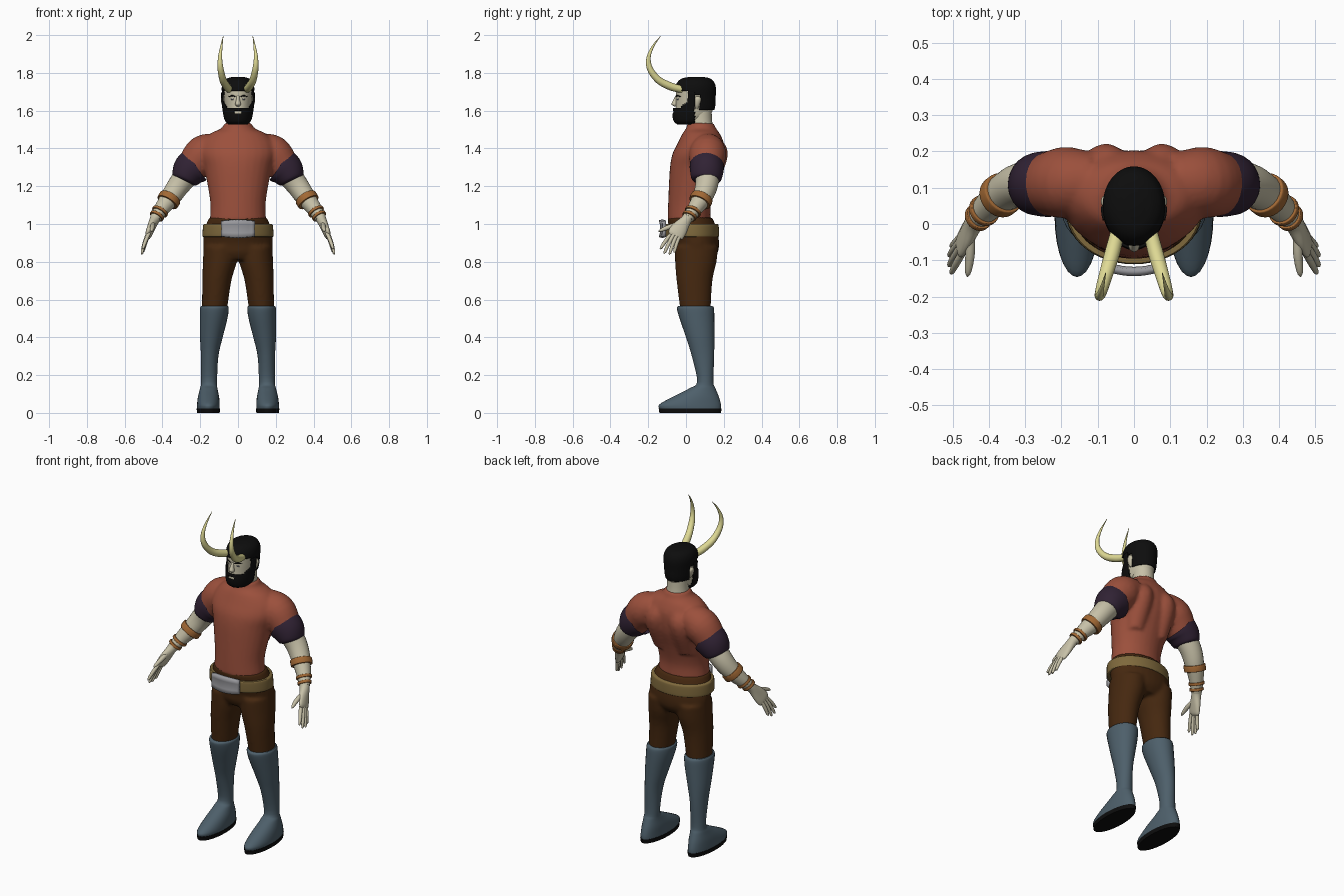
import bpy
import bmesh
import math
from mathutils import Vector

cube = bpy.data.objects.get("Cube")
if cube:
    bpy.data.objects.remove(cube)


def material(name, red, green, blue):
    mat = bpy.data.materials.new(name)
    mat.use_nodes = True
    color = (red, green, blue, 1)
    mat.diffuse_color = color
    shader = mat.node_tree.nodes["Principled BSDF"]
    shader.inputs["Base Color"].default_value = color
    shader.inputs["Roughness"].default_value = 0.8
    return mat


red_cloth = material("red cloth", .33, .08, .045)
skin = material("skin", .57, .53, .39)
brown_cloth = material("brown cloth", .06, .021, .005)
blue_leather = material("blue leather", .075, .115, .145)
purple_cloth = material("purple cloth", .03, .016, .034)
tan_leather = material("tan leather", .21, .14, .045)
copper = material("copper", .36, .14, .035)
silver = material("silver", .32, .32, .34)
horn_ivory = material("horn ivory", .74, .7, .3)
black = material("black", .004, .004, .004)


def interpolate(stations, steps):
    """Smooth curve through stations of x, y, z, radius, radius."""
    pts = [Vector(s if len(s) == 5 else s + s[-1:]) for s in stations]
    pts = [pts[0] * 2 - pts[1]] + pts + [pts[-1] * 2 - pts[-2]]
    out = []
    for a, b, c, d in zip(pts, pts[1:], pts[2:], pts[3:]):
        for i in range(steps):
            t = i / steps
            out.append(b + (c - a) * (t / 2) + (a * 2 - b * 5 + c * 4 - d) * (t * t / 2)
                       + (b * 3 - a - c * 3 + d) * (t ** 3 / 2))
    return out + [pts[-2]]


def loft(bm, stations, flat=False, both=False, steps=4, sides=28):
    """Skin elliptical rings; flat rings stay level, others follow the path."""
    samples = interpolate(stations, steps)
    for mirror in ((1, -1) if both else (1,)):
        rings = []
        for i, s in enumerate(samples):
            before, after = samples[max(i - 1, 0)], samples[min(i + 1, len(samples) - 1)]
            along = Vector((0, 0, 1)) if flat else (after - before).to_3d().normalized()
            u = Vector((1, 0, 0))
            u = (u - along * along.dot(u)).normalized()
            v = along.cross(u)
            ring = []
            for k in range(sides):
                angle = math.tau * k / sides
                p = s.to_3d() + u * (s[3] * math.cos(angle)) + v * (s[4] * math.sin(angle))
                ring.append(bm.verts.new((p.x * mirror, p.y, p.z)))
            rings.append(ring)
        for low, high in zip(rings, rings[1:]):
            for k in range(sides):
                j = (k + 1) % sides
                bm.faces.new((low[k], low[j], high[j], high[k]))
        bm.faces.new(rings[0])
        bm.faces.new(rings[-1])


def finish(name, bm, mat, voxel=0):
    bmesh.ops.recalc_face_normals(bm, faces=bm.faces)
    mesh = bpy.data.meshes.new(name)
    bm.to_mesh(mesh)
    bm.free()
    mesh.materials.append(mat)
    obj = bpy.data.objects.new(name, mesh)
    bpy.context.collection.objects.link(obj)
    bpy.ops.object.select_all(action='DESELECT')
    obj.select_set(True)
    bpy.context.view_layer.objects.active = obj
    bpy.ops.object.shade_smooth_by_angle(angle=math.radians(50))
    if voxel:
        remesh = obj.modifiers.new("blend", 'REMESH')
        remesh.mode, remesh.voxel_size, remesh.use_smooth_shade = 'VOXEL', voxel, True
        smooth = obj.modifiers.new("soften", 'SMOOTH')
        smooth.factor, smooth.iterations = .5, 5
    return obj


def part(name, mat, *lofts, voxel=0, **options):
    bm = bmesh.new()
    for stations in lofts:
        loft(bm, stations, **options)
    return finish(name, bm, mat, voxel)


# Shirt: torso, back muscles and sleeves blended together
bm = bmesh.new()
loft(bm, [(0, .017, 1.015, .15, .114), (0, .018, 1.1, .146, .113), (0, .033, 1.2, .16, .124),
          (0, .053, 1.3, .18, .138), (0, .065, 1.37, .2, .137), (0, .078, 1.43, .19, .122),
          (0, .08, 1.48, .145, .098), (0, .08, 1.505, .09, .08), (0, .077, 1.535, .07, .07)], flat=True)
loft(bm, [(.08, .1, 1.18, .05, .05), (.08, .115, 1.32, .075, .097), (.075, .128, 1.4, .07, .09),
          (.065, .12, 1.46, .04, .055)], flat=True, both=True)
loft(bm, [(.1, .12, 1.41, .075), (.18, .115, 1.375, .098), (.235, .11, 1.31, .088),
          (.27, .108, 1.26, .075)], both=True)
finish("shirt", bm, red_cloth, voxel=.01)

# Sleeve cuffs, longer on the outside
part("sleeve_cuffs", purple_cloth,
     [(.222, .11, 1.312, .09, .084), (.228, .11, 1.309, .097, .09), (.257, .11, 1.282, .092, .089),
      (.283, .107, 1.243, .074, .08), (.29, .106, 1.23, .06, .065)], both=True)

# Bare arms and hands
fingers = [[(x, y, .95, .01), (x + .018, (y + tip) / 2 - .004, (.95 + z) / 2, .01),
            (x + .03, tip, z + .006, .007), (x + .03, tip, z, .002)]
           for x, y, tip, z in ((.472, -.078, -.132, .868), (.478, -.062, -.112, .845),
                                (.478, -.045, -.085, .84), (.472, -.029, -.06, .85))]
thumb = [(.452, -.03, 1, .014), (.452, -.085, .985, .013), (.457, -.13, .968, .009), (.459, -.145, .96, .002)]
palm = [(.43, .018, 1.045, .03), (.443, 0, 1.02, .026, .029), (.46, -.03, .98, .021, .042),
        (.475, -.054, .945, .016, .044), (.481, -.062, .932, .008, .03)]
arm = [(.2, .115, 1.35, .075), (.25, .112, 1.285, .068), (.31, .11, 1.21, .06), (.355, .088, 1.145, .053),
       (.4, .05, 1.085, .041), (.438, .008, 1.03, .029)]
part("arms", skin, arm, palm, thumb, *fingers, both=True, sides=20)

# Bracelets
direction = Vector((.48, -.4, -.78))


def band(center, radius, half):
    return [(*(Vector(center) + direction * (half * t)), radius * size)
            for t, size in ((-1, .9), (-.8, 1), (.8, 1), (1, .9))]


part("bracelets", copper, band((.366, .079, 1.128), .06, .018), band((.413, .037, 1.066), .044, .008),
     band((.429, .019, 1.043), .039, .008), both=True)

# Trousers
bm = bmesh.new()
loft(bm, [(0, .052, .81, .14, .09), (0, .055, .85, .176, .114), (0, .055, .9, .185, .12),
          (0, .038, .97, .178, .127), (0, .02, 1.035, .154, .119)], flat=True)
loft(bm, [(.125, .05, .54, .066, .08), (.112, .045, .7, .077, .095), (.096, .052, .8, .09, .11),
          (.092, .055, .88, .09, .115)], flat=True, both=True)
finish("trousers", bm, brown_cloth, voxel=.01)

# Belt and buckle
part("belt", tan_leather, [(0, .034, .932, .184, .137), (0, .033, .94, .188, .142),
                           (0, .031, .99, .185, .142), (0, .03, 1, .18, .138)], flat=True, sides=48)
bm = bmesh.new()
bmesh.ops.create_grid(bm, x_segments=10, y_segments=4, size=1)
bmesh.ops.inset_region(bm, faces=bm.faces[:], thickness=.12, depth=0)
rim = {v for e in bm.edges if e.is_boundary for v in e.verts}
for v in bm.verts:
    x, z = v.co.x * .088, v.co.y * (.047 - .006 * v.co.x ** 2)
    v.co = x, -.128 + 2.4 * x * x - (.006 if v in rim else 0), .975 + z
buckle = finish("belt_buckle", bm, silver)
thick = buckle.modifiers.new("thickness", 'SOLIDIFY')
thick.thickness, thick.offset = .02, 0

# Boots and soles
part("boots", blue_leather,
     [(.157, .022, .02, .06, .164), (.157, .022, .045, .06, .163), (.156, .052, .085, .056, .122),
      (.155, .087, .13, .046, .069), (.153, .102, .165, .042, .043), (.15, .09, .3, .046, .059),
      (.141, .075, .4, .06, .075), (.129, .058, .5, .073, .092), (.125, .05, .553, .076, .098),
      (.125, .05, .566, .07, .09)], flat=True, both=True)
part("boot_soles", black, [(.157, .022, 0, .06, .163), (.157, .022, .024, .062, .167)],
     flat=True, both=True)


# Head, with hair and beard as shells over it
def head(bm, grow=0):
    rings = [(0, .01, 1.538, .04, .048), (0, .022, 1.552, .055, .074), (0, .036, 1.58, .064, .094),
             (0, .046, 1.62, .07, .1), (0, .048, 1.67, .075, .101), (0, .05, 1.715, .078, .1),
             (0, .052, 1.747, .068, .086), (0, .053, 1.764, .046, .062), (0, .054, 1.771, .018, .024)]
    loft(bm, [(x, y, z + grow * (1 if z > 1.7 else -.5 if z < 1.56 else 0), rx + grow, ry + grow)
              for x, y, z, rx, ry in rings], flat=True, steps=8, sides=72)


def is_hair(x, y, z):
    return z > 1.707 or (y > .012 and z > 1.685) or (y > .074 and z > 1.605)


def is_beard(x, y, z):
    mouth = abs(x) < .021 and 1.583 < z < 1.599 and y < 0
    sideburn = .012 < y < .045 and z < 1.7
    return y < .045 and not mouth and (sideburn or z < 1.614 + max(0, y + .03) * .9)


def shell(name, keep, grow):
    bm = bmesh.new()
    head(bm, grow)
    bmesh.ops.recalc_face_normals(bm, faces=bm.faces)
    spare = [f for f in bm.faces if not keep(*f.calc_center_median())]
    bmesh.ops.delete(bm, geom=spare, context='FACES')
    obj = finish(name, bm, black)
    obj.modifiers.new("thickness", 'SOLIDIFY').thickness = grow


shell("hair", is_hair, .008)
shell("beard", is_beard, .007)
bm = bmesh.new()
head(bm)
finish("head", bm, skin)
part("neck", skin, [(0, .08, 1.5, .066, .065), (0, .078, 1.55, .059, .06), (0, .075, 1.62, .058, .06)], flat=True)
part("nose", skin, [(0, -.048, 1.68, .007, .007), (0, -.056, 1.655, .01, .012),
                    (0, -.06, 1.634, .015, .017), (0, -.054, 1.622, .008, .008)], flat=True, sides=16)
part("ears", skin, [(.07, .057, 1.61, .004, .006), (.075, .058, 1.63, .01, .014),
                    (.079, .062, 1.66, .012, .018), (.079, .062, 1.676, .004, .008)],
     flat=True, both=True, sides=16)
part("eyebrows", black, [(.012, -.052, 1.674, .002), (.03, -.046, 1.679, .004), (.05, -.028, 1.674, .002)],
     both=True, sides=10)
part("eyes", silver, [(.017, -.048, 1.66, .002), (.028, -.043, 1.661, .005), (.04, -.036, 1.66, .002)],
     both=True, sides=12)

# Horns sweeping forward and up
part("horns", horn_ivory,
     [(.045, -.02, 1.712, .019), (.06, -.08, 1.728, .021), (.079, -.145, 1.762, .019),
      (.092, -.19, 1.82, .016), (.095, -.198, 1.88, .011), (.088, -.175, 1.94, .006),
      (.078, -.135, 1.995, .001)], both=True, steps=6, sides=20)
